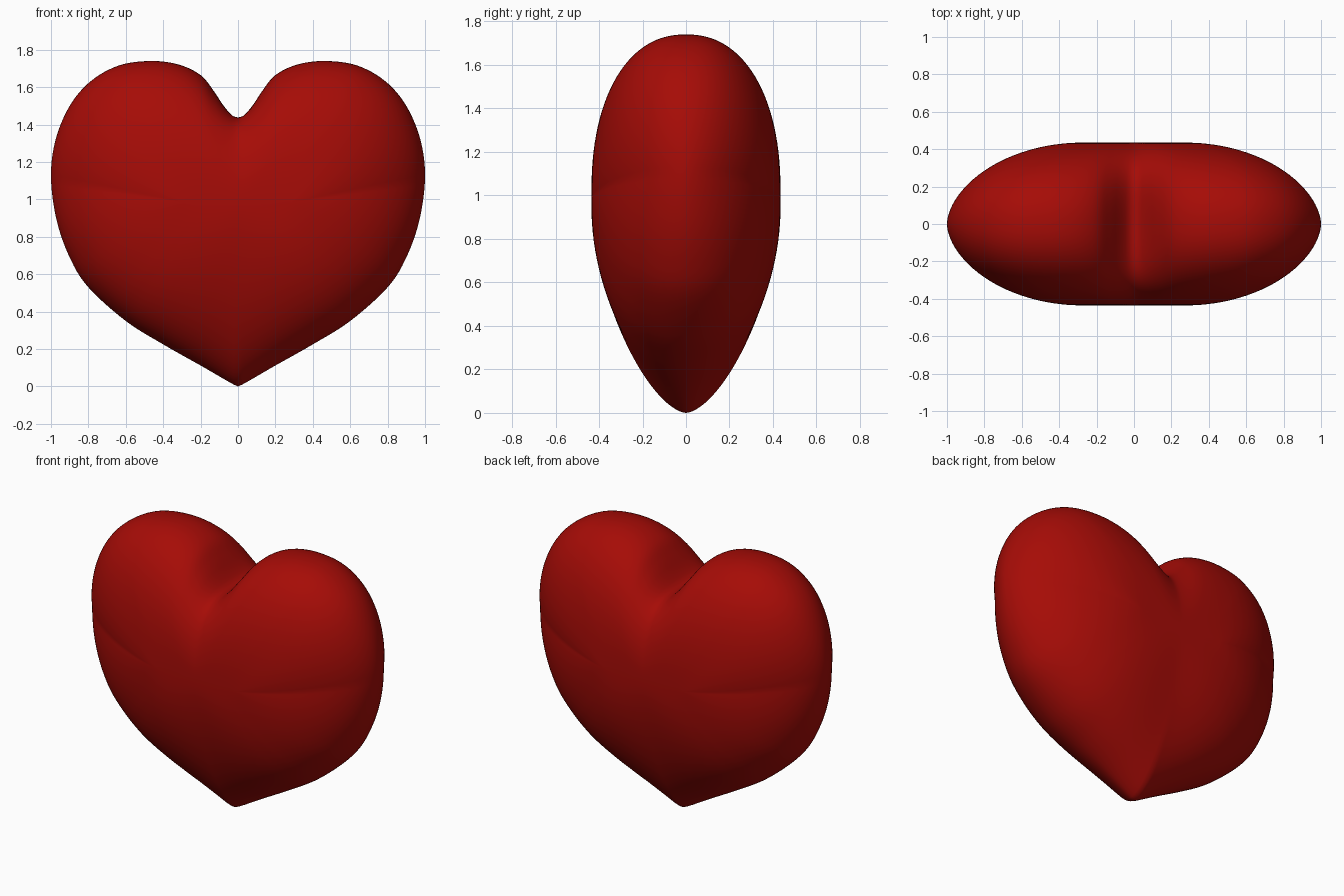
import bpy, bmesh, math
from mathutils import Vector

if "Cube" in bpy.data.objects:
    bpy.data.objects.remove(bpy.data.objects["Cube"])

# right half of the front outline, from the bottom tip to the notch
HALF = [(0, 0), (0.03, 0.014), (0.1, 0.054), (0.2, 0.112), (0.4, 0.225), (0.6, 0.35),
        (0.8, 0.53), (0.9, 0.69), (0.97, 0.89), (1.0, 1.12), (0.975, 1.32),
        (0.9, 1.5), (0.79, 1.63), (0.64, 1.715), (0.47, 1.74), (0.32, 1.722),
        (0.2, 1.665), (0.13, 1.58), (0.08, 1.505), (0.035, 1.452), (0, 1.437)]
DEPTH = 0.435     # half thickness
MID = 0.98        # height of the thickest point
STEPS = 28        # rings per side
COUNT = 220       # points per ring


def smooth_outline(pts, n=12):
    """Closed Catmull-Rom curve through the mirrored outline, evenly spaced."""
    loop = [Vector(p) for p in pts] + [Vector((-x, z)) for x, z in pts[-2:0:-1]]
    fine, m = [], len(loop)
    for i in range(m):
        a, b, c, d = (loop[(i + k) % m] for k in (-1, 0, 1, 2))
        for j in range(n):
            t = j / n
            fine.append(0.5 * (2 * b + (c - a) * t + (2 * a - 5 * b + 4 * c - d) * t ** 2
                               + (3 * b - a - 3 * c + d) * t ** 3))
    fine.append(fine[0])
    total = sum((q - p).length for p, q in zip(fine, fine[1:]))
    out, run = [], 0.0
    for p, q in zip(fine, fine[1:]):
        seg = (q - p).length
        while len(out) < COUNT and len(out) * total / COUNT <= run + seg:
            out.append(p.lerp(q, (len(out) * total / COUNT - run) / seg))
        run += seg
    return out


def relax(loop, passes):
    """Soften an outline so that its tip and notch round off."""
    for _ in range(passes):
        loop = [loop[i - 1] * 0.25 + loop[i] * 0.5 + loop[(i + 1) % len(loop)] * 0.25
                for i in range(len(loop))]
    return loop


def roundness(x, z):
    """Section exponent: pointed at the bottom tip, fuller elsewhere."""
    if z > 1.1:
        return 1.75 + 0.5 * min(1, (z - 1.1) / 0.6)
    low = min(1, (1.1 - z) / 0.7)
    flank = min(1, abs(x) / 0.6)
    flank = flank * flank * (3 - 2 * flank)
    return 1.75 + low * (-0.1 * (1 - flank) + 0.3 * flank)


outer = smooth_outline(HALF)
inner = relax(outer, 130)
bm = bmesh.new()
rings = []
for k in range(-STEPS, STEPS + 1):
    t = k / STEPS * math.pi / 2
    ring = []
    for o, i in zip(outer, inner):
        e = 2 / roundness(o.x, o.y)
        s = max(0, math.cos(t)) ** e
        y = math.copysign(DEPTH * abs(math.sin(t)) ** e, t)
        core = Vector((0.3 * i.x, MID + 0.04 * (i.y - MID)))
        soft = core + (i - core) * 1.06
        p = core + (soft.lerp(o, s ** 3) - core) * s
        ring.append(bm.verts.new((p.x, y, p.y)))
    rings.append(ring)

# skin between rings, and the front and back caps
for a, b in zip(rings, rings[1:]):
    for i in range(COUNT):
        j = (i + 1) % COUNT
        bm.faces.new((a[i], a[j], b[j], b[i]))
bm.faces.new(rings[0])
bm.faces.new(rings[-1])
bmesh.ops.recalc_face_normals(bm, faces=bm.faces)
for f in bm.faces:
    f.smooth = True

mesh = bpy.data.meshes.new("heart")
bm.to_mesh(mesh)
bm.free()
heart = bpy.data.objects.new("heart", mesh)
bpy.context.collection.objects.link(heart)

red = bpy.data.materials.new("red")
red.diffuse_color = (0.38, 0.0035, 0.002, 1)
red.use_nodes = True
red.node_tree.nodes["Principled BSDF"].inputs["Base Color"].default_value = red.diffuse_color
mesh.materials.append(red)
